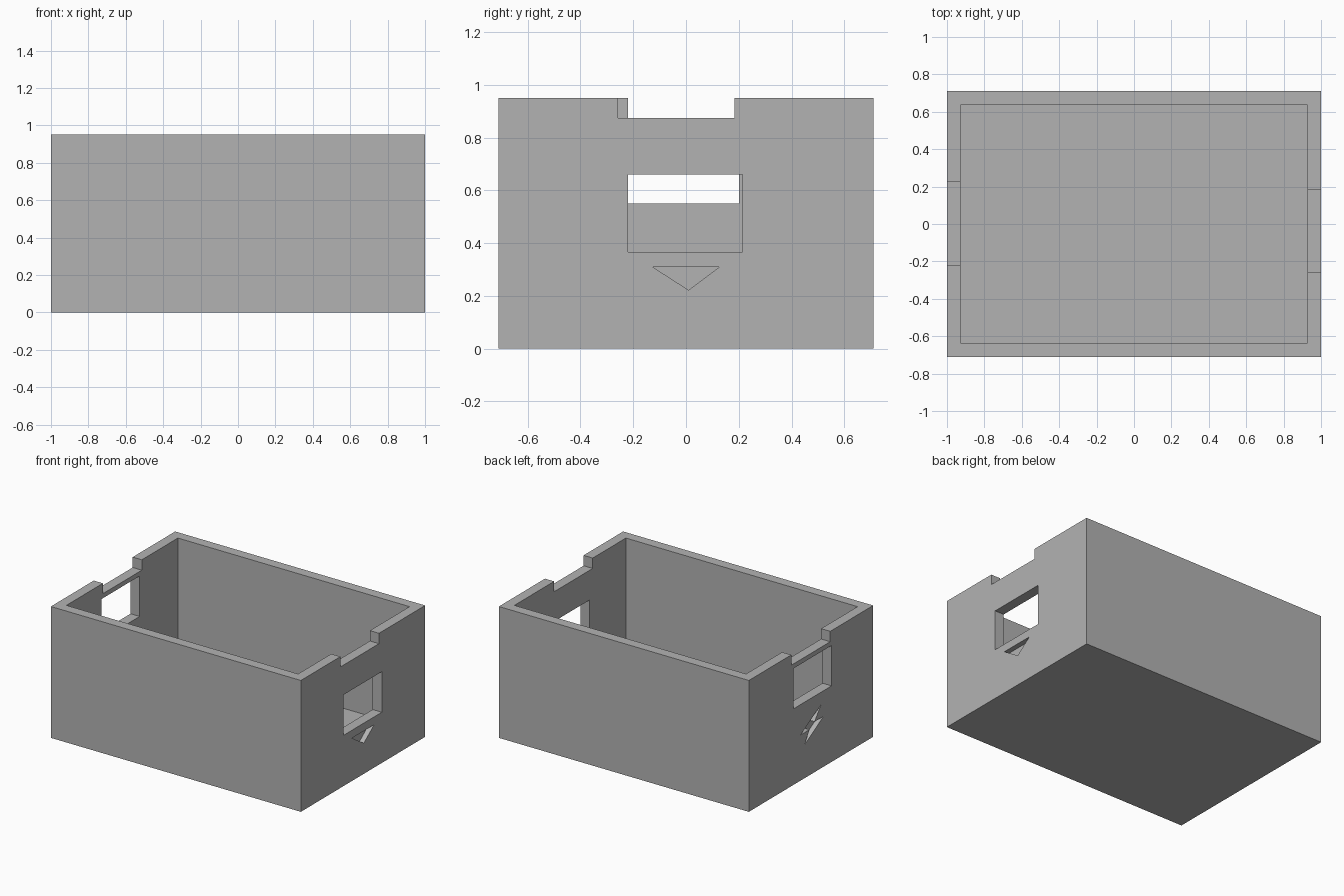
import bpy
import bmesh

default = bpy.data.objects.get("Cube")
if default:
    bpy.data.objects.remove(default, do_unlink=True)

HX, HY, HEIGHT, WALL = 1.0, 0.71, 0.95, 0.073
RECESS = WALL / 2

grey = bpy.data.materials.new("plain grey")
grey.use_nodes = True
grey.diffuse_color = (0.45, 0.45, 0.45, 1)
grey.node_tree.nodes["Principled BSDF"].inputs["Base Color"].default_value = grey.diffuse_color


def prism(name, outline, x0, x1):
    """Extrude a (y, z) outline along x."""
    bm = bmesh.new()
    face = bm.faces.new([bm.verts.new((x0, y, z)) for y, z in outline])
    out = bmesh.ops.extrude_face_region(bm, geom=[face])
    moved = [v for v in out["geom"] if isinstance(v, bmesh.types.BMVert)]
    bmesh.ops.translate(bm, verts=moved, vec=(x1 - x0, 0, 0))
    bmesh.ops.recalc_face_normals(bm, faces=bm.faces)
    mesh = bpy.data.meshes.new(name)
    bm.to_mesh(mesh)
    bm.free()
    mesh.materials.append(grey)
    obj = bpy.data.objects.new(name, mesh)
    bpy.context.collection.objects.link(obj)
    return obj


def rect(y0, y1, z0, z1):
    return [(y0, z0), (y1, z0), (y1, z1), (y0, z1)]


def cut(target, name, outline, x0, x1):
    """Subtract a prism from the target, then discard the cutter."""
    cutter = prism(name, outline, x0, x1)
    cutter.hide_render = True
    mod = target.modifiers.new(name, "BOOLEAN")
    mod.operation, mod.solver, mod.object = "DIFFERENCE", "EXACT", cutter
    bpy.context.view_layer.objects.active = target
    bpy.ops.object.modifier_apply(modifier=mod.name)
    bpy.data.objects.remove(cutter, do_unlink=True)


# Open box with an even wall and floor
box = prism("open_box", rect(-HY, HY, 0, HEIGHT), -HX, HX)
cut(box, "cavity", rect(WALL - HY, HY - WALL, WALL, HEIGHT + 0.2), WALL - HX, HX - WALL)

# Rim notches and windows in the two end walls
LEFT, RIGHT = (HX - 0.15, HX + 0.1), (-HX - 0.1, -HX + 0.15)
cut(box, "left_notch", rect(-0.258, 0.183, 0.875, 1.1), *LEFT)
cut(box, "right_notch", rect(-0.22, 0.225, 0.875, 1.1), *RIGHT)
cut(box, "left_window", rect(-0.22, 0.215, 0.367, 0.66), *LEFT)
cut(box, "right_window", rect(-0.235, 0.2, 0.55, 0.842), *RIGHT)

# Shallow engraved arrow and lightning bolt
arrow = [(-0.127, 0.31), (0.127, 0.31), (0.01, 0.222)]
bolt = [(-0.115, 0.46), (0.12, 0.33), (0.017, 0.33),
        (0.074, 0.24), (-0.143, 0.365), (-0.04, 0.365)]
cut(box, "arrow_recess", arrow, HX - RECESS, HX + 0.1)
cut(box, "bolt_recess", bolt, -HX - 0.1, RECESS - HX)
